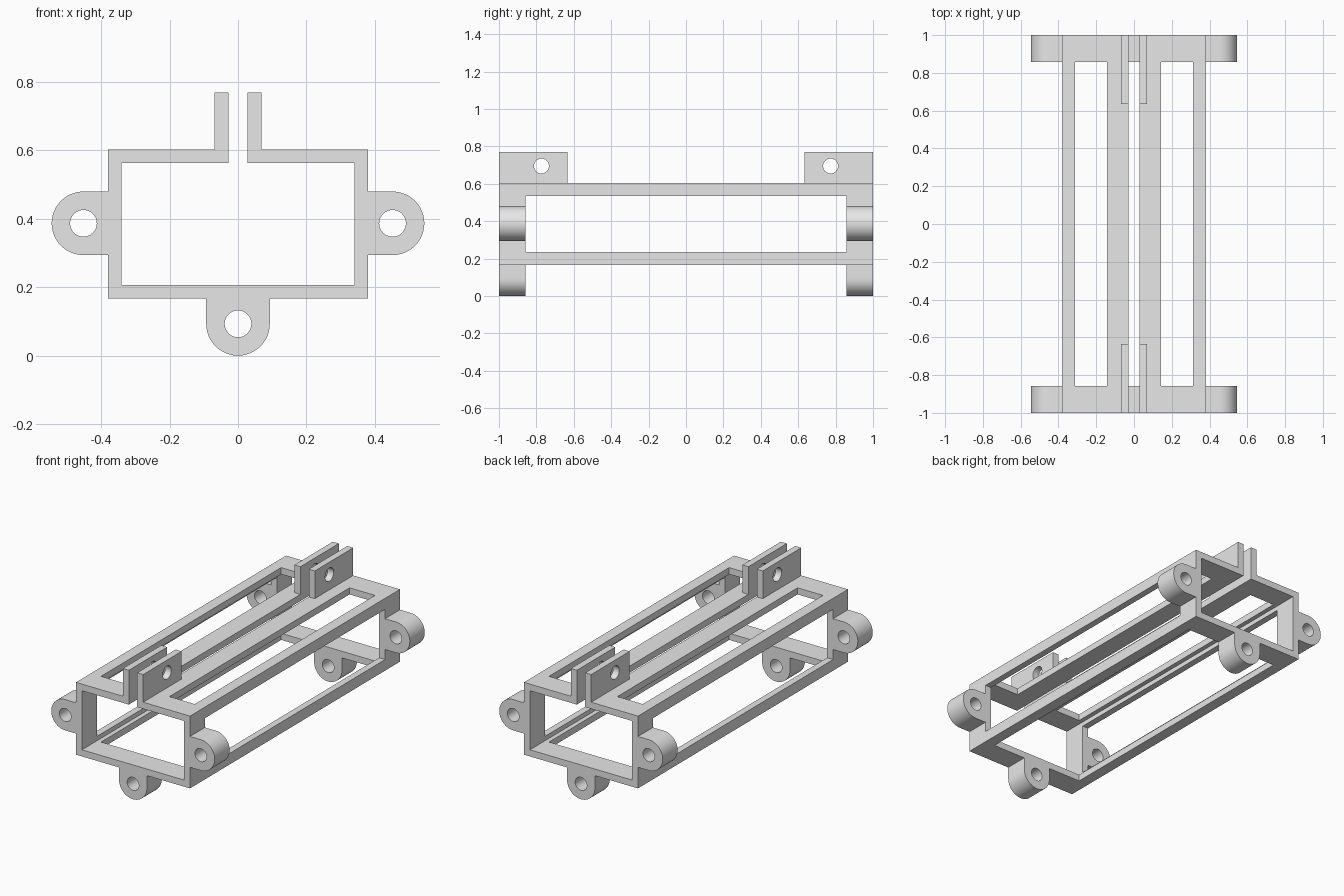
import bpy, bmesh, math
from mathutils import Vector

if "Cube" in bpy.data.objects:
    bpy.data.objects.remove(bpy.data.objects["Cube"])

grey = bpy.data.materials.new("light grey")
grey.use_nodes = True
grey.diffuse_color = (0.8, 0.8, 0.8, 1)
grey.node_tree.nodes["Principled BSDF"].inputs["Base Color"].default_value = (0.8, 0.8, 0.8, 1)


def make_object(name, bm):
    bmesh.ops.recalc_face_normals(bm, faces=bm.faces)
    mesh = bpy.data.meshes.new(name)
    bm.to_mesh(mesh)
    bm.free()
    mesh.materials.append(grey)
    obj = bpy.data.objects.new(name, mesh)
    bpy.context.collection.objects.link(obj)
    return obj


def prism(name, profile, y0, y1):
    """Extrude an (x, z) outline along y."""
    bm = bmesh.new()
    face = bm.faces.new([bm.verts.new((x, y0, z)) for x, z in profile])
    ext = bmesh.ops.extrude_face_region(bm, geom=[face])
    verts = [g for g in ext["geom"] if isinstance(g, bmesh.types.BMVert)]
    bmesh.ops.translate(bm, vec=(0, y1 - y0, 0), verts=verts)
    return make_object(name, bm)


def box(name, x0, x1, y0, y1, z0, z1):
    return prism(name, [(x0, z0), (x1, z0), (x1, z1), (x0, z1)], y0, y1)


def rod(name, centre, radius, length, axis):
    bm = bmesh.new()
    bmesh.ops.create_cone(bm, cap_ends=True, segments=48, radius1=radius,
                          radius2=radius, depth=length)
    turn = Vector((0, 0, 1)).rotation_difference(Vector(axis)).to_matrix()
    bmesh.ops.rotate(bm, matrix=turn, verts=bm.verts)
    bmesh.ops.translate(bm, vec=centre, verts=bm.verts)
    return make_object(name, bm)


def cut(obj, cutters):
    """Subtract each cutter from the object and discard it."""
    bpy.context.view_layer.objects.active = obj
    for cutter in cutters:
        cutter.hide_render = True
        mod = obj.modifiers.new("cut", "BOOLEAN")
        mod.operation = "DIFFERENCE"
        mod.solver = "EXACT"
        mod.object = cutter
        bpy.ops.object.modifier_apply(modifier=mod.name)
        bpy.data.objects.remove(cutter)


def smooth(obj):
    bpy.ops.object.select_all(action="DESELECT")
    obj.select_set(True)
    bpy.context.view_layer.objects.active = obj
    bpy.ops.object.shade_smooth_by_angle(angle=math.radians(30))


# Main dimensions
W, WALL = 0.38, 0.04            # half width, wall thickness
Z0, Z1, ZTOP = 0.167, 0.603, 0.77
SLOT, TAB = 0.028, 0.068        # inner and outer x of the clamp tabs
WIN_Y = 0.858                   # half length of all windows

# Frame: slotted rectangular section with upright clamp tabs
half = [(W, Z0), (W, Z1), (TAB, Z1), (TAB, ZTOP), (SLOT, ZTOP),
        (SLOT, Z1 - WALL), (W - WALL, Z1 - WALL), (W - WALL, Z0 + WALL)]
frame = prism("clamp_frame", half + [(-x, z) for x, z in reversed(half)], -1, 1)

cutters = [
    box("tab_gap", -0.2, 0.2, -0.634, 0.634, Z1, 0.9),
    box("side_window", -0.6, 0.6, -WIN_Y, WIN_Y, 0.234, 0.536),
    box("bottom_window", -0.313, 0.313, -WIN_Y, WIN_Y, 0.1, 0.25),
]
for s in (-1, 1):
    a, b = sorted((s * 0.143, s * 0.313))
    cutters.append(box("top_window", a, b, -WIN_Y, WIN_Y, 0.55, 0.65))
    cutters.append(rod("tab_hole", (0, s * 0.773, 0.695), 0.04, 0.4, (1, 0, 0)))
cut(frame, cutters)
smooth(frame)


# Rounded mounting lugs with bolt holes at both ends
def lug(name, cx, cz, reach, direction, y0, y1):
    """Lug rounded towards the given angle, with its flat side on the wall."""
    r, n = 0.093, 24
    pts = [(-reach, -r)]
    pts += [(r * math.cos(t), r * math.sin(t))
            for t in (-math.pi / 2 + math.pi * i / n for i in range(n + 1))]
    pts.append((-reach, r))
    c, s = math.cos(direction), math.sin(direction)
    obj = prism(name, [(cx + u * c - v * s, cz + u * s + v * c) for u, v in pts], y0, y1)
    cut(obj, [rod("lug_hole", (cx, (y0 + y1) / 2, cz), 0.039, 0.4, (0, 1, 0))])
    smooth(obj)


for end, y0, y1 in (("front", -1, -WIN_Y), ("back", WIN_Y, 1)):
    lug(end + "_left_lug", 0.452, 0.387, 0.452 - W, 0, y0, y1)
    lug(end + "_right_lug", -0.452, 0.387, 0.452 - W, math.pi, y0, y1)
    lug(end + "_bottom_lug", 0, 0.093, Z0 - 0.093, -math.pi / 2, y0, y1)
